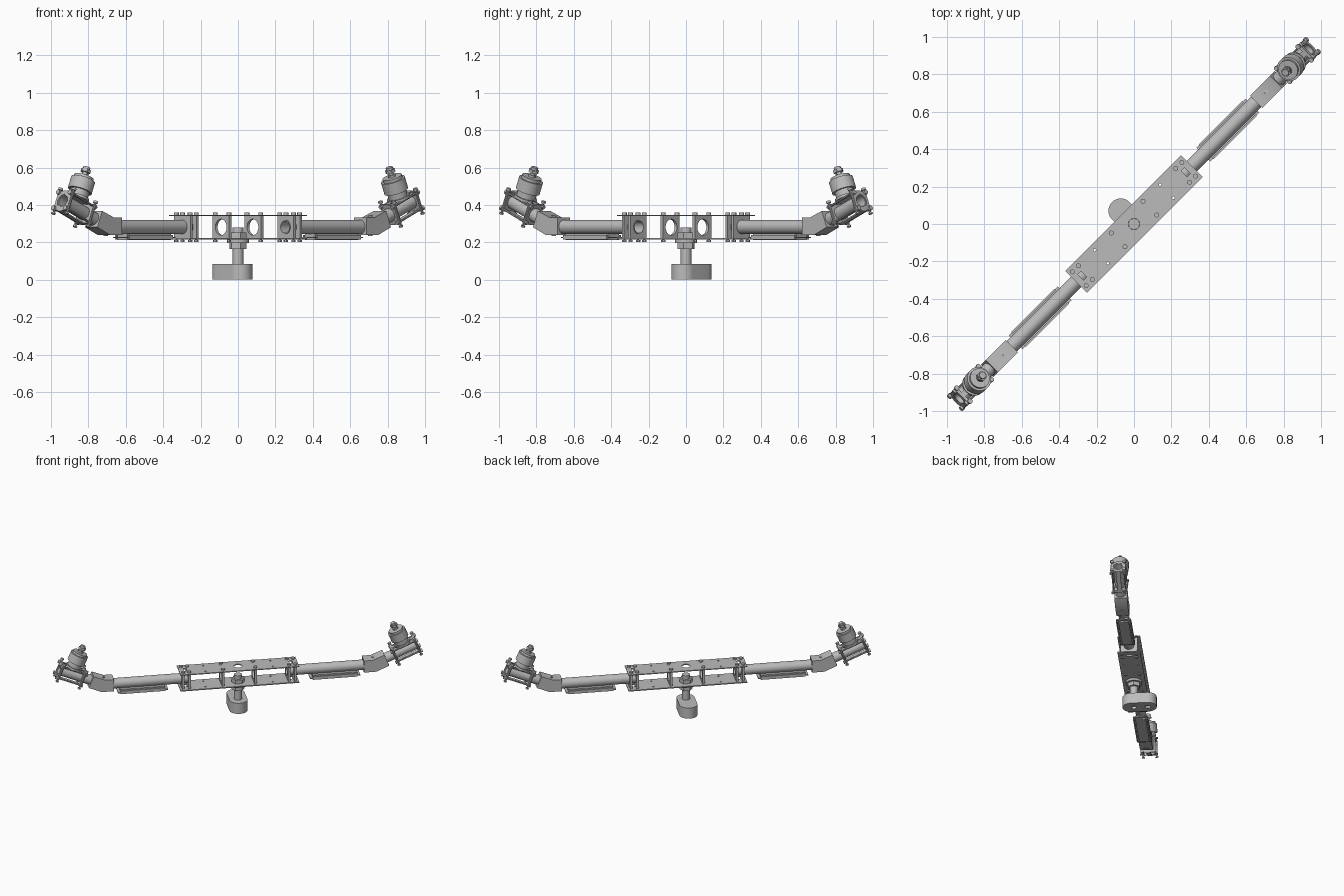
import bpy, bmesh, math
from mathutils import Matrix

cube = bpy.data.objects.get("Cube")
if cube:
    bpy.data.objects.remove(cube)

grey = bpy.data.materials.new("plain_grey")
grey.use_nodes = True
GREY = (0.5, 0.5, 0.5, 1)
grey.diffuse_color = GREY
grey.node_tree.nodes["Principled BSDF"].inputs["Base Color"].default_value = GREY

T = Matrix.Translation
BODY = Matrix.Rotation(math.radians(45), 4, 'Z')          # beam lies on the diagonal
UP = Matrix.Identity(4)                                    # extrude along z
ALONG = Matrix(((0, 0, 1, 0), (1, 0, 0, 0), (0, 1, 0, 0), (0, 0, 0, 1)))  # along beam
ACROSS = Matrix.Rotation(math.radians(90), 4, 'X')         # across beam
parts = []


def circle(r, x=0, y=0, n=32):
    return [(x + r * math.cos(2 * math.pi * i / n), y + r * math.sin(2 * math.pi * i / n))
            for i in range(n)]


def rect(w, h, x=0, y=0):
    return [(x - w, y - h), (x + w, y - h), (x + w, y + h), (x - w, y + h)]


def prism(name, loops, low, high, frame, axis=UP):
    """Extrude an outline (first loop) with holes (other loops) from low to high."""
    curve = bpy.data.curves.new(name, 'CURVE')
    curve.dimensions = '2D'
    curve.fill_mode = 'BOTH'
    curve.extrude = (high - low) / 2
    for loop in loops:
        s = curve.splines.new('POLY')
        s.points.add(len(loop) - 1)
        for p, (x, y) in zip(s.points, loop):
            p.co = (x, y, 0, 1)
        s.use_cyclic_u = True
    temp = bpy.data.objects.new(name + "_curve", curve)
    bpy.context.scene.collection.objects.link(temp)
    bpy.context.view_layer.update()
    deps = bpy.context.evaluated_depsgraph_get()
    mesh = bpy.data.meshes.new_from_object(temp.evaluated_get(deps))
    bpy.data.objects.remove(temp)
    bpy.data.curves.remove(curve)
    bm = bmesh.new()
    bm.from_mesh(mesh)
    bmesh.ops.remove_doubles(bm, verts=bm.verts, dist=1e-5)
    bmesh.ops.recalc_face_normals(bm, faces=bm.faces)
    bm.transform(frame @ axis @ T((0, 0, (low + high) / 2)))
    bm.to_mesh(mesh)
    bm.free()
    mesh.name = name
    mesh.materials.clear()
    mesh.materials.append(grey)
    obj = bpy.data.objects.new(name, mesh)
    bpy.context.scene.collection.objects.link(obj)
    parts.append(obj)
    return obj


def bolt(name, x, y, low, high, frame, axis=UP):
    """Thin shank with a head above and a nut below."""
    prism(name + "_shank", [circle(0.006, x, y, 10)], low, high, frame, axis)
    prism(name + "_head", [circle(0.013, x, y, 14)], high - 0.012, high, frame, axis)
    prism(name + "_nut", [circle(0.012, x, y, 6)], low, low + 0.009, frame, axis)


# Centre plates
small_holes = [circle(0.007, sx * 0.248, sy * 0.05, 12) for sx in (-1, 1) for sy in (-1, 1)]
slots = [rect(0.012, 0.022, s * 0.391) for s in (-1, 1)]
outline = rect(0.438, 0.083)
prism("top_plate", [outline, circle(0.03)] + small_holes + slots, 0.34, 0.347, BODY)
prism("bottom_plate", [outline, circle(0.03)] + small_holes + slots, 0.214, 0.222, BODY)

# Centre stem with stacked collars and nut
for name, r, n, low, high in (("stem", 0.029, 32, 0.08, 0.28), ("lower_collar", 0.048, 6, 0.165, 0.198),
                              ("flange", 0.06, 32, 0.196, 0.214), ("upper_nut", 0.048, 6, 0.222, 0.252)):
    prism(name, [circle(r, n=n)], low, high, BODY)

# Rounded weight at the foot of the stem
ROUND, FRONT, REAR = 0.066, -0.017, 0.1
arc = [math.pi * i / 24 for i in range(25)]
foot = [(ROUND * math.cos(a), REAR + ROUND * math.sin(a)) for a in arc]
foot += [(-ROUND * math.cos(a), FRONT - ROUND * math.sin(a)) for a in arc]
recesses = [circle(0.02, 0, REAR), circle(0.02)]
prism("foot_upper", [foot], 0.02, 0.085, BODY)
prism("foot_lower", [foot] + recesses, 0, 0.02, BODY)

for side, turn in (("left", 0), ("right", math.pi)):
    arm = BODY @ Matrix.Rotation(turn, 4, 'Z')
    tip = arm @ T((1.0, 0, 0.285)) @ Matrix.Rotation(math.radians(-23), 4, 'Y')

    def add(name, *args):
        return prism(side + "_" + name, *args)

    # Upright spacers and tube clamps between the plates
    for label, u, hole in (("spacer", 0.12, 0.043), ("inner_clamp", 0.368, 0.037), ("outer_clamp", 0.414, 0.037)):
        add(label, [rect(0.062, 0.059, 0, 0.281), circle(hole, 0, 0.281)], u - 0.009, u + 0.009, arm, ALONG)
        for v in (-0.052, 0.052):
            bolt(f"{side}_{label}_bolt", u, v, 0.203, 0.359, arm)

    # Beam tube
    add("tube", [circle(0.038, 0, 0.282), circle(0.033, 0, 0.282)], 0.355, 0.94, arm, ALONG)

    # Controller tray slung beneath the tube
    add("tray", [rect(0.185, 0.052, 0.71)], 0.222, 0.229, arm)
    add("controller_box", [rect(0.165, 0.038, 0.71)], 0.213, 0.246, arm)
    for v in (-0.05, 0.05):
        add("tray_rail", [rect(0.165, 0.005, 0.71, v)], 0.216, 0.24, arm)

    # Bent elbow block
    add("elbow", [[(0.923, 0.24), (1.015, 0.24), (1.11, 0.281), (1.074, 0.368),
                   (0.985, 0.333), (0.923, 0.333)]], -0.047, 0.047, arm, ACROSS)
    bolt(side + "_elbow_bolt", 1.0, 0, 0.235, 0.343, arm)

    # Tilted tube with two square clamps
    add("tip_tube", [circle(0.037), circle(0.031)], 0.09, 0.35, tip, ALONG)
    for label, a in (("tip_inner_clamp", 0.168), ("tip_outer_clamp", 0.345)):
        add(label, [rect(0.052, 0.056), circle(0.037)], a - 0.009, a + 0.009, tip, ALONG)
        for v in (-0.05, 0.05):
            bolt(f"{side}_{label}_bolt", a, v, -0.075, 0.075, tip)
    for v in (-0.045, 0.045):
        for w in (-0.046, 0.046):
            bolt(side + "_tip_tie_bolt", v, w, 0.15, 0.366, tip, ALONG)

    # Motor mount plates
    add("motor_mount", [circle(0.062, 0.255)], 0.05, 0.064, tip)
    for w in (-0.06, 0.052):
        add("mount_strip", [rect(0.098, 0.016, 0.256)], w, w + 0.007, tip)

    # Motor, shaft and propeller nut
    for label, r, n, low, high in (("motor_base", 0.052, 32, 0.062, 0.1), ("motor_can", 0.066, 32, 0.098, 0.164),
                                   ("motor_cap", 0.054, 32, 0.164, 0.18), ("motor_shaft", 0.013, 16, 0.18, 0.236),
                                   ("shaft_collar", 0.02, 16, 0.18, 0.192), ("propeller_nut", 0.028, 6, 0.205, 0.222),
                                   ("nut_cap", 0.019, 16, 0.222, 0.236)):
        add(label, [circle(r, 0.255, 0, n)], low, high, tip)

# Smooth round walls, keep hard edges
bpy.ops.object.select_all(action='DESELECT')
for obj in parts:
    obj.select_set(True)
bpy.context.view_layer.objects.active = parts[0]
bpy.ops.object.shade_smooth_by_angle(angle=math.radians(30))
